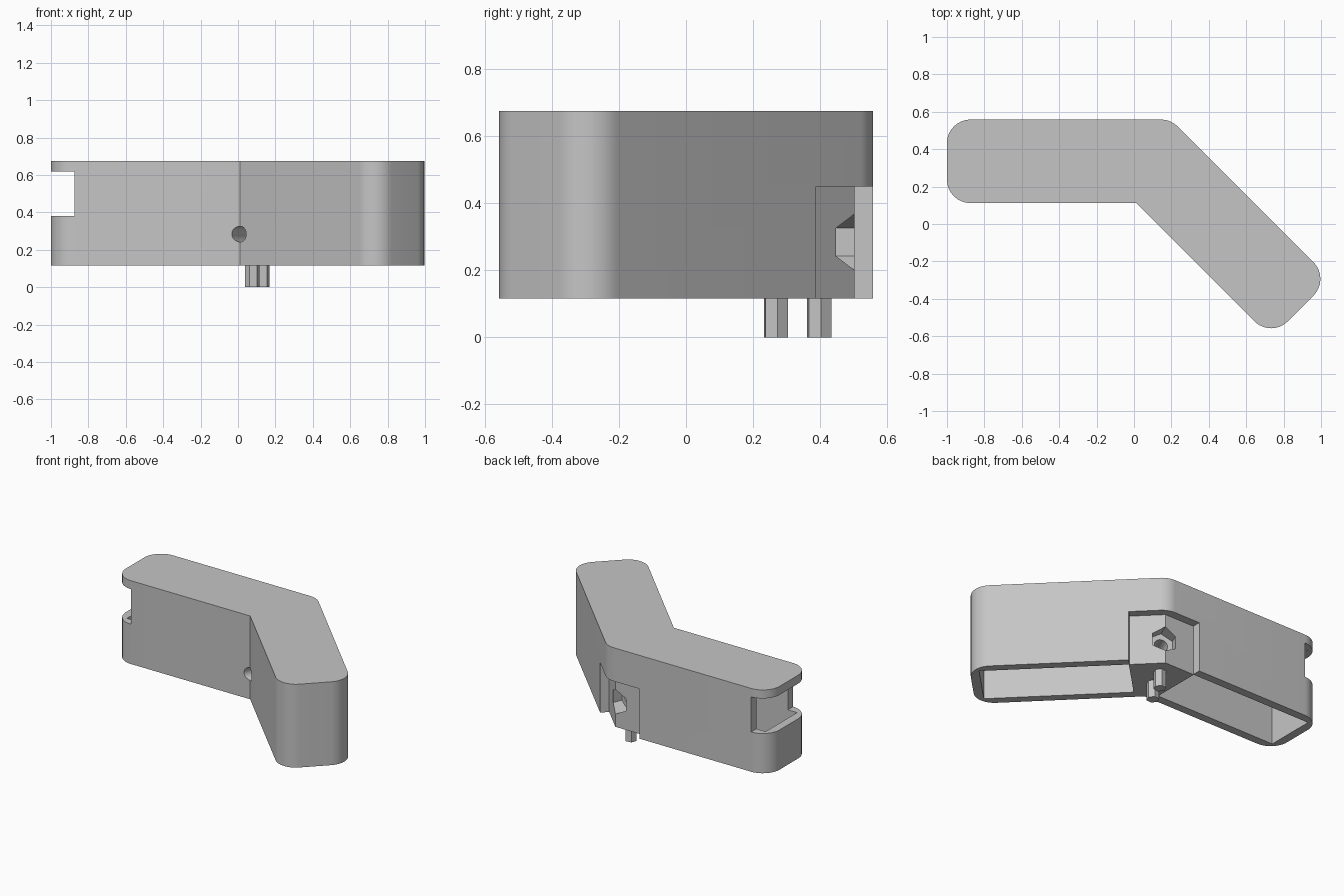
import bpy, bmesh, math
from mathutils import Vector, Matrix

if "Cube" in bpy.data.objects:
    bpy.data.objects.remove(bpy.data.objects["Cube"])

# Main dimensions
BOTTOM, TOP = 0.115, 0.675
WIDTH, WALL, ROUND = 0.446, 0.056, 0.125
ELBOW = Vector((0.012, 0.112))
HOLE_Z = 0.284
HALF_BEND = math.radians(22.5)

# Arm directions, their outward normals, and the line halving the bend
r = math.sqrt(0.5)
SHORT_DIR, SHORT_OUT, SHORT_LEN = Vector((-1, 0)), Vector((0, 1)), 1.012
SLANT_DIR, SLANT_OUT, SLANT_LEN = Vector((r, -r)), Vector((r, r)), 1.02
MIDLINE = Vector((math.sin(HALF_BEND), math.cos(HALF_BEND)))

grey = bpy.data.materials.new("light_grey")
grey.use_nodes = True
colour = (0.56, 0.56, 0.56, 1)
grey.diffuse_color = colour
grey.node_tree.nodes["Principled BSDF"].inputs["Base Color"].default_value = colour


def on_arm(direction, out, along, across):
    return ELBOW + direction * along + out * across


def on_midline(across):
    return ELBOW + MIDLINE * (across / math.cos(HALF_BEND))


def rounded(prev, corner, nxt, radius, steps=10):
    """Points of a fillet that replaces a sharp corner."""
    a, b = (prev - corner).normalized(), (nxt - corner).normalized()
    half = a.angle(b) / 2
    centre = corner + (a + b).normalized() * (radius / math.sin(half))
    start = corner + a * (radius / math.tan(half)) - centre
    end = corner + b * (radius / math.tan(half)) - centre
    return [centre + (start.lerp(end, i / steps)).normalized() * radius
            for i in range(steps + 1)]


def prism(name, outline, z0, z1):
    bm = bmesh.new()
    face = bm.faces.new([bm.verts.new((p.x, p.y, z0)) for p in outline])
    extruded = bmesh.ops.extrude_face_region(bm, geom=[face])["geom"]
    verts = [v for v in extruded if isinstance(v, bmesh.types.BMVert)]
    bmesh.ops.translate(bm, vec=(0, 0, z1 - z0), verts=verts)
    bmesh.ops.recalc_face_normals(bm, faces=bm.faces)
    mesh = bpy.data.meshes.new(name)
    bm.to_mesh(mesh)
    bm.free()
    mesh.materials.append(grey)
    obj = bpy.data.objects.new(name, mesh)
    bpy.context.collection.objects.link(obj)
    return obj


def ring(radius, sides, turn=0):
    return [Vector((math.cos(turn + math.tau * i / sides),
                    math.sin(turn + math.tau * i / sides))) * radius
            for i in range(sides)]


def bore(name, radius, sides, start, end):
    """Horizontal cutter along the midline, with a corner pointing up."""
    obj = prism(name, ring(radius, sides), start, end)
    side = Vector((MIDLINE.y, -MIDLINE.x, 0))
    axes = Matrix((Vector((0, 0, 1)), side, MIDLINE.to_3d())).transposed()
    if axes.determinant() < 0:
        axes = Matrix((Vector((0, 0, 1)), -side, MIDLINE.to_3d())).transposed()
    obj.data.transform(Matrix.Translation((*ELBOW, HOLE_Z)) @ axes.to_4x4())
    return obj


# Bent body with rounded outer corners and a sharp inner elbow
corners = [ELBOW,
           on_arm(SLANT_DIR, SLANT_OUT, SLANT_LEN, 0),
           on_arm(SLANT_DIR, SLANT_OUT, SLANT_LEN, WIDTH),
           on_midline(WIDTH),
           on_arm(SHORT_DIR, SHORT_OUT, SHORT_LEN, WIDTH),
           on_arm(SHORT_DIR, SHORT_OUT, SHORT_LEN, 0)]
outline = [ELBOW]
for i in range(1, len(corners)):
    outline += rounded(corners[i - 1], corners[i], corners[(i + 1) % len(corners)], ROUND)
body = prism("bent_housing", outline, BOTTOM, TOP)

# Cavities open underneath, one in each arm
cutters = []
for name, d, n, length in (("straight_cavity", SHORT_DIR, SHORT_OUT, SHORT_LEN),
                           ("slanted_cavity", SLANT_DIR, SLANT_OUT, SLANT_LEN)):
    near, far = WALL + 0.004, length - WALL
    cutters.append(prism(name, [on_arm(d, n, near, WALL), on_arm(d, n, far, WALL),
                                on_arm(d, n, far, WIDTH - WALL),
                                on_arm(d, n, near, WIDTH - WALL)],
                         BOTTOM - 0.1, TOP - WALL))

# Slot through the end of the straight arm
slot = [on_arm(SHORT_DIR, SHORT_OUT, a, c)
        for a, c in ((0.887, -0.1), (1.1, -0.1), (1.1, 0.6), (0.887, 0.6))]
cutters.append(prism("end_slot", slot, 0.382, TOP - WALL - 0.001))

# Shallow pocket wrapped round the outer bend
deep, clear = WIDTH - WALL, WIDTH + 0.1
pocket = [on_arm(SHORT_DIR, SHORT_OUT, WALL, deep), on_midline(deep),
          on_arm(SLANT_DIR, SLANT_OUT, WALL, deep),
          on_arm(SLANT_DIR, SLANT_OUT, WALL, clear), on_midline(clear),
          on_arm(SHORT_DIR, SHORT_OUT, WALL, clear)]
cutters.append(prism("bend_pocket", pocket, BOTTOM - 0.1, 0.45))

# Round bolt hole and six-sided nut recess along the midline
cutters.append(bore("bolt_hole", 0.042, 32, -0.1, 0.45))
cutters.append(bore("nut_recess", 0.083, 6, 0.33, 0.6))

# Cut the housing
bpy.context.view_layer.objects.active = body
for cutter in cutters:
    mod = body.modifiers.new(cutter.name, 'BOOLEAN')
    mod.operation, mod.solver, mod.object = 'DIFFERENCE', 'EXACT', cutter
    bpy.ops.object.modifier_apply(modifier=mod.name)
    bpy.data.objects.remove(cutter)

bpy.ops.object.select_all(action='DESELECT')
body.select_set(True)
bpy.ops.object.shade_smooth_by_angle(angle=math.radians(20))

# Two six-sided locating pins under the bend
for name, distance in (("front_pin", 0.169), ("back_pin", 0.309)):
    centre = ELBOW + MIDLINE * distance
    turn = math.pi / 2 - HALF_BEND
    prism(name, [centre + p for p in ring(0.039, 6, turn)], 0, BOTTOM + 0.01)
